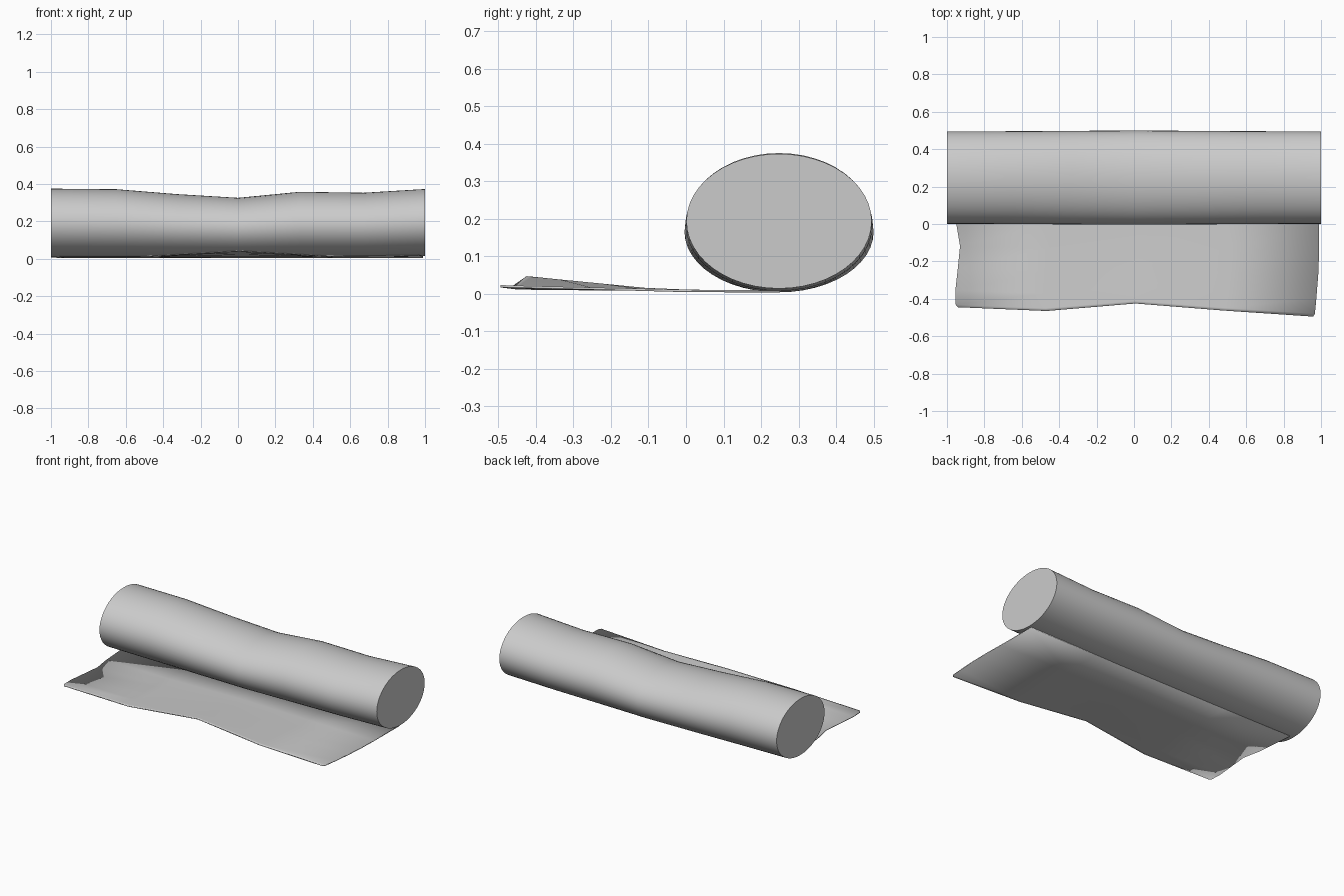
import bpy
from math import cos, sin, pi

cube = bpy.data.objects.get("Cube")
if cube:
    bpy.data.objects.remove(cube, do_unlink=True)

# One plain grey cloth colour
grey = bpy.data.materials.new("soft_grey")
grey.use_nodes = True
colour = (0.6, 0.6, 0.6, 1)
grey.diffuse_color = colour
bsdf = next(n for n in grey.node_tree.nodes if n.type == "BSDF_PRINCIPLED")
bsdf.inputs["Base Color"].default_value = colour


def make_object(name, verts, faces):
    mesh = bpy.data.meshes.new(name)
    mesh.from_pydata(verts, [], faces)
    mesh.materials.append(grey)
    obj = bpy.data.objects.new(name, mesh)
    bpy.context.collection.objects.link(obj)
    return obj


def smooth(obj):
    bpy.ops.object.select_all(action="DESELECT")
    obj.select_set(True)
    bpy.context.view_layer.objects.active = obj
    bpy.ops.object.shade_smooth_by_angle(angle=0.6)


def bridge(i, j, n):
    """Quad between row i and i + 1, columns j and j + 1 of n."""
    k = (j + 1) % n
    return (i * n + j, i * n + k, (i + 1) * n + k, (i + 1) * n + j)


# Rolled part: oval rings along x as (x, bottom, top, half depth), sagging in the middle
SEGMENTS = 48
stations = [(-1, .008, .375, .247), (-.65, .005, .372, .248), (-.33, .004, .346, .25),
            (0, .004, .326, .252), (.33, .004, .358, .25), (.67, .008, .353, .248),
            (1, .014, .373, .247)]
verts = []
for x, low, high, depth in stations:
    for s in range(SEGMENTS):
        a = 2 * pi * s / SEGMENTS
        verts.append((x, .248 + depth * cos(a), (low + high) / 2 + (high - low) / 2 * sin(a)))
faces = [bridge(i, j, SEGMENTS) for i in range(len(stations) - 1) for j in range(SEGMENTS)]
last = (len(stations) - 1) * SEGMENTS
faces.append(tuple(reversed(range(SEGMENTS))))
faces.append(tuple(range(last, last + SEGMENTS)))
# Ring winding runs inward for this axis order, so flip everything outward
roll = make_object("rolled_mat", verts, faces)
import bmesh
bm = bmesh.new()
bm.from_mesh(roll.data)
bmesh.ops.recalc_face_normals(bm, faces=bm.faces)
bm.to_mesh(roll.data)
bm.free()
smooth(roll)

# Unrolled flap: rows from under the roll to the front, as (fraction, left x, right x, height)
rows = [(0, -.97, .99, .006), (.36, -.95, .99, .008), (.53, -.93, .99, .011),
        (.7, -.942, .985, .012), (.87, -.955, .975, .013), (.98, -.953, .967, .014),
        (1, -.943, .958, .014)]
# Front edge columns as (fraction, front y, lift)
columns = [(0, -.445, 0), (.25, -.465, .002), (.5, -.425, .03), (.75, -.463, .002), (1, -.495, .006)]
verts = []
for v, left, right, height in rows:
    for u, front, lift in columns:
        x = left + (right - left) * u
        y = .25 + (front - .25) * v
        verts.append((x, y, height + lift * max(0, (v - .5) * 2)))
n = len(columns)
faces = [bridge(i, j, n)[::-1] for i in range(len(rows) - 1) for j in range(n - 1)]
flap = make_object("unrolled_flap", verts, faces)
for p in flap.data.polygons:
    if p.normal.z < 0:
        p.flip()
thickness = flap.modifiers.new("thickness", "SOLIDIFY")
thickness.thickness = .006
thickness.offset = 0
smooth(flap)
